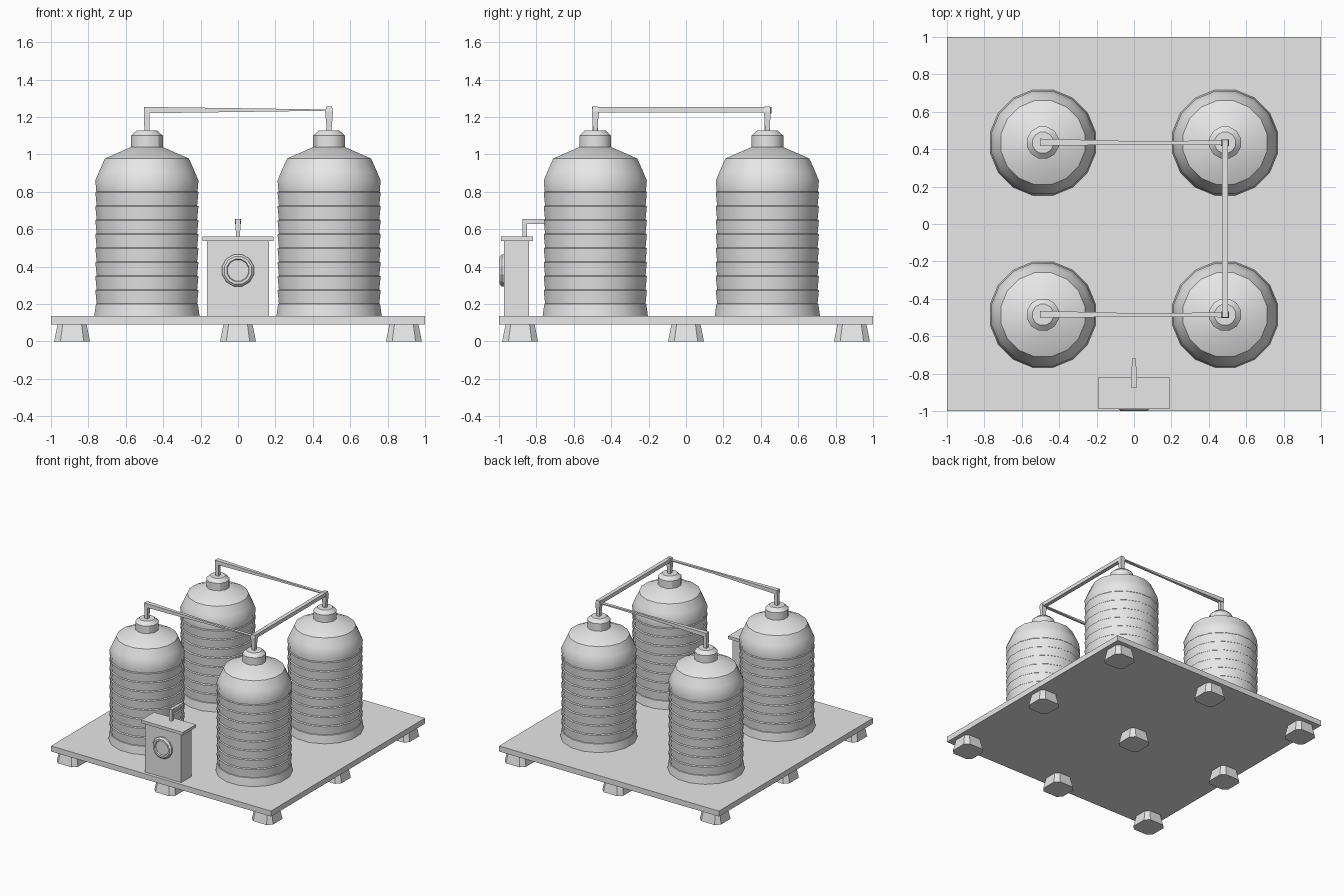
import bpy, bmesh, math
from mathutils import Vector

if "Cube" in bpy.data.objects:
    bpy.data.objects.remove(bpy.data.objects["Cube"])

grey = bpy.data.materials.new("light_grey")
grey.diffuse_color = (0.8, 0.8, 0.8, 1)
grey.use_nodes = True
grey.node_tree.nodes["Principled BSDF"].inputs["Base Color"].default_value = grey.diffuse_color


def finish(name, bm, smooth=None):
    bmesh.ops.recalc_face_normals(bm, faces=bm.faces)
    me = bpy.data.meshes.new(name)
    bm.to_mesh(me)
    bm.free()
    ob = bpy.data.objects.new(name, me)
    bpy.context.collection.objects.link(ob)
    me.materials.append(grey)
    if smooth:
        bpy.ops.object.select_all(action='DESELECT')
        ob.select_set(True)
        bpy.context.view_layer.objects.active = ob
        bpy.ops.object.shade_smooth_by_angle(angle=math.radians(smooth))
    return ob


def loft(name, rings, smooth=None):
    """Skin a list of equal-length point rings and cap both ends."""
    bm = bmesh.new()
    rows = [[bm.verts.new(p) for p in ring] for ring in rings]
    n = len(rows[0])
    for a, b in zip(rows, rows[1:]):
        for i in range(n):
            j = (i + 1) % n
            bm.faces.new((a[i], a[j], b[j], b[i]))
    bm.faces.new(rows[0])
    bm.faces.new(rows[-1])
    return finish(name, bm, smooth)


def box(name, x0, x1, y0, y1, z0, z1):
    return loft(name, [[(x0, y0, z), (x1, y0, z), (x1, y1, z), (x0, y1, z)] for z in (z0, z1)])


def lathe(name, profile, n, centre, axis='z', smooth=None):
    rings = []
    for r, h in profile:
        ring = []
        for i in range(n):
            a = 2 * math.pi * (i + 0.5) / n
            u, v = r * math.cos(a), r * math.sin(a)
            p = Vector((u, v, h)) if axis == 'z' else Vector((u, -h, v))
            ring.append(p + Vector(centre))
        rings.append(ring)
    return loft(name, rings, smooth)


def beam(name, sections):
    """Rectangular bar through (point, size) sections lying across its longest axis."""
    d = Vector(sections[-1][0]) - Vector(sections[0][0])
    k = max(range(3), key=lambda i: abs(d[i]))
    a, b = [i for i in range(3) if i != k]
    rings = []
    for p, (wa, wb) in sections:
        ring = []
        for sa, sb in ((-1, -1), (1, -1), (1, 1), (-1, 1)):
            q = Vector(p)
            q[a] += sa * wa / 2
            q[b] += sb * wb / 2
            ring.append(q)
        rings.append(ring)
    return loft(name, rings)


# platform
box("platform", -1, 1, -1, 1, 0.09, 0.135)


# feet: flared blocks with clipped corners
def clipped_square(cx, cy, z, h):
    c = h * 0.65
    pts = [(h, -c), (h, c), (c, h), (-c, h), (-h, c), (-h, -c), (-c, -h), (c, -h)]
    return [(cx + x, cy + y, z) for x, y in pts]


for fx in (-0.887, 0, 0.887):
    for fy in (-0.887, 0, 0.887):
        loft("foot", [clipped_square(fx, fy, 0, 0.096), clipped_square(fx, fy, 0.09, 0.078)])

# tanks: ribbed body, sloped shoulder, capped neck
TX, YB, YF = 0.487, 0.435, -0.485
body = [(0.287, 0.135), (0.278, 0.2)]
for i in range(8):
    z = 0.2 + i * 0.075
    body += [(0.274, z + 0.003), (0.281, z + 0.072)]
body += [(0.276, 0.803), (0.281, 0.86), (0.260, 0.91), (0.229, 0.978), (0.085, 1.04)]
neck = [(0.088, 1.035), (0.088, 1.1), (0.058, 1.127)]
for tx in (-TX, TX):
    for ty in (YF, YB):
        lathe("tank_body", body, 16, (tx, ty, 0), smooth=30)
        lathe("tank_neck", neck, 12, (tx, ty, 0), smooth=30)

# pipes between the tank tops
for ty in (YF, YB):
    beam("left_riser", [((-TX, ty, 1.12), (0.028, 0.028)), ((-TX, ty, 1.25), (0.03, 0.03))])
    beam("cross_pipe", [((-0.502, ty + 0.002, 1.237), (0.038, 0.034)),
                        ((0.08, ty - 0.002, 1.237), (0.016, 0.018)),
                        ((0.49, ty, 1.237), (0.028, 0.006))])
    beam("right_riser", [((TX, ty, 1.12), (0.024, 0.024)), ((TX, ty, 1.23), (0.042, 0.036)),
                         ((TX, ty, 1.255), (0.03, 0.03))])
beam("side_pipe", [((TX, YF - 0.015, 1.238), (0.032, 0.03)), ((TX, YB + 0.015, 1.238), (0.032, 0.03))])

# control box with lid
box("control_box", -0.165, 0.165, -0.973, -0.84, 0.135, 0.54)
box("control_lid", -0.19, 0.19, -0.988, -0.818, 0.536, 0.56)

# round gauge on the front
gauge = [(0.088, 0), (0.088, 0.012), (0.076, 0.024), (0.062, 0.024), (0.058, 0.012)]
lathe("gauge", gauge, 12, (0, -0.973, 0.38), axis='y')

# outlet pipe from the lid to the back
beam("outlet_riser", [((0, -0.863, 0.555), (0.02, 0.024)), ((0, -0.863, 0.652), (0.03, 0.024))])
beam("outlet_pipe", [((0, -0.875, 0.642), (0.022, 0.026)), ((0, -0.82, 0.642), (0.03, 0.026)),
                     ((0, -0.72, 0.642), (0.02, 0.026))])
